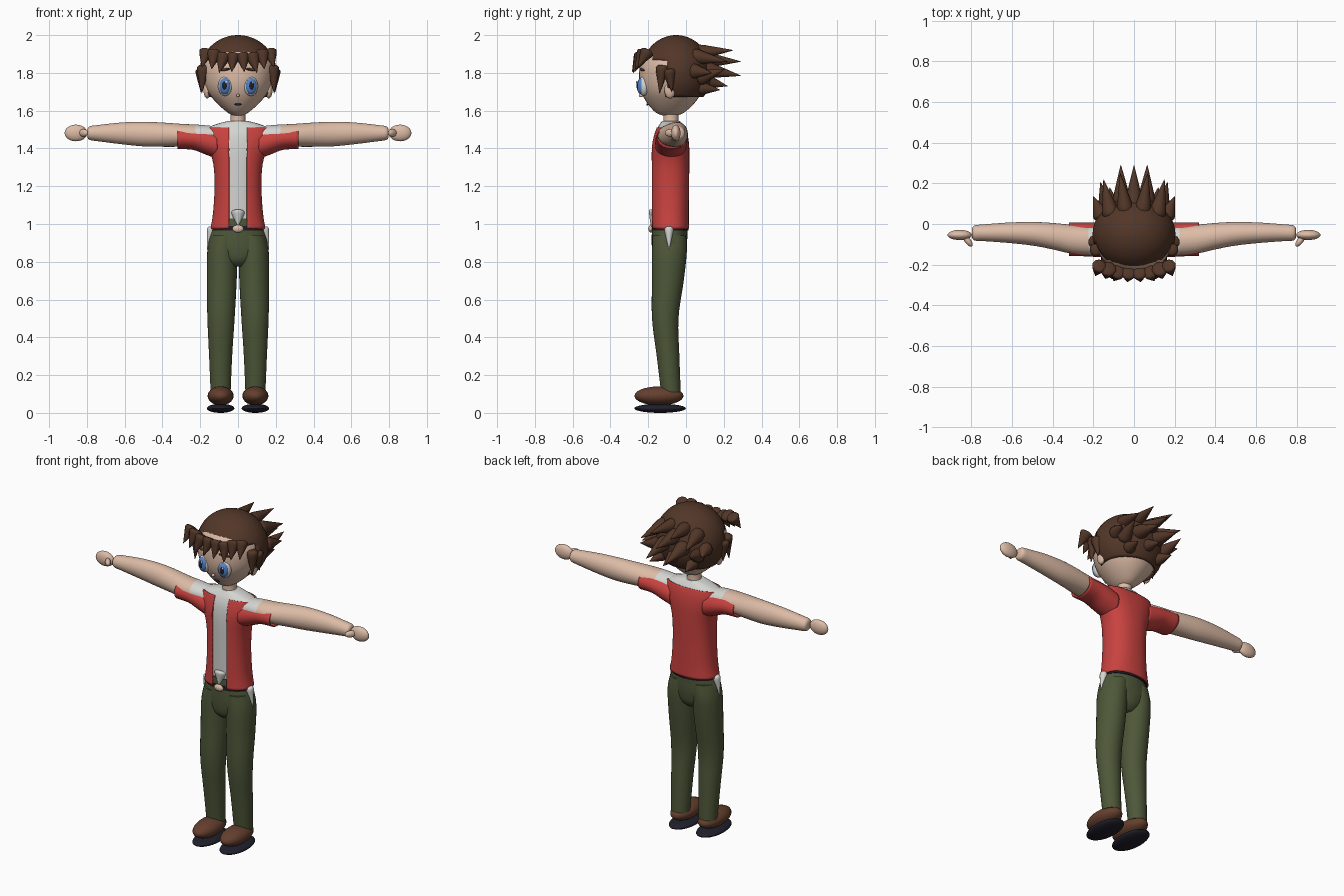
import bpy, bmesh, math
from mathutils import Vector, Matrix

if "Cube" in bpy.data.objects:
    bpy.data.objects.remove(bpy.data.objects["Cube"])


def material(name, r, g, b):
    m = bpy.data.materials.new(name)
    m.diffuse_color = (r, g, b, 1)
    m.use_nodes = True
    m.node_tree.nodes["Principled BSDF"].inputs["Base Color"].default_value = m.diffuse_color
    return m


SKIN = material("skin", .72, .50, .38)
HAIR = material("hair_brown", .085, .037, .021)
RED = material("jacket_red", .58, .055, .05)
WHITE = material("shirt_white", .66, .67, .64)
GREEN = material("trouser_green", .075, .095, .04)
NAVY = material("dark_navy", .014, .014, .025)
SHOE = material("shoe_brown", .13, .05, .027)
BLUE = material("iris_blue", .09, .23, .62)


def finish(bm, name, *mats, angle=45):
    bmesh.ops.recalc_face_normals(bm, faces=bm.faces)
    me = bpy.data.meshes.new(name)
    bm.to_mesh(me)
    bm.free()
    for m in mats:
        me.materials.append(m)
    me.shade_smooth()
    me.set_sharp_from_angle(angle=math.radians(angle))
    ob = bpy.data.objects.new(name, me)
    bpy.context.collection.objects.link(ob)
    return ob


def smooth_sections(secs, n=4):
    """Catmull-Rom interpolation between the cross-sections."""
    out = []
    for i in range(len(secs) - 1):
        p = [secs[max(0, min(len(secs) - 1, i + k))] for k in (-1, 0, 1, 2)]
        for j in range(n):
            t = j / n
            out.append([.5 * (2*b + (c - a)*t + (2*a - 5*b + 4*c - d)*t*t
                              + (3*b - a - 3*c + d)*t**3) for a, b, c, d in zip(*p)])
    return out + [list(secs[-1])]


def loft(secs, axis="z", side=1, seg=32, power=2.0, caps=True):
    """Oval rings (position, centre 1, centre 2, radius 1, radius 2) along z or x."""
    bm = bmesh.new()
    rings = []
    for p, c1, c2, r1, r2 in smooth_sections(secs):
        ring = []
        for k in range(seg):
            a = math.tau * k / seg
            u, v = math.cos(a), math.sin(a)
            u = c1 + r1 * math.copysign(abs(u) ** (2 / power), u)
            v = c2 + r2 * math.copysign(abs(v) ** (2 / power), v)
            ring.append(bm.verts.new((side*u, v, p) if axis == "z" else (side*p, u, v)))
        rings.append(ring)
    for a, b in zip(rings, rings[1:]):
        for k in range(seg):
            j = (k + 1) % seg
            bm.faces.new((a[k], a[j], b[j], b[k]))
    if caps:
        bm.faces.new(rings[0])
        bm.faces.new(rings[-1])
    return bm


def ball(name, mat, c, r, rot=(0, 0, 0), seg=24):
    bm = bmesh.new()
    bmesh.ops.create_uvsphere(bm, u_segments=seg, v_segments=seg // 2 + 2, radius=1)
    m = Matrix.Translation(c)
    for ax, a in zip("XYZ", rot):
        m = m @ Matrix.Rotation(math.radians(a), 4, ax)
    bmesh.ops.transform(bm, matrix=m @ Matrix.Diagonal((*r, 1)), verts=bm.verts)
    return finish(bm, name, mat)


def spike(name, mat, base, tip, r):
    """Leaf-shaped lock from base to tip."""
    base, tip = Vector(base), Vector(tip)
    d = tip - base
    bm = loft([(0, 0, 0, .6*r, .6*r), (.12, 0, 0, r, r), (.5, 0, 0, .62*r, .62*r),
               (1, 0, 0, .001, .001)], seg=10)
    q = d.to_track_quat("Z", "Y").to_matrix()
    for v in bm.verts:
        v.co = base + q @ Vector((v.co.x, v.co.y, v.co.z * d.length))
    return finish(bm, name, mat)


# Head and neck
finish(loft([(1.572, 0, -.085, .02, .03), (1.59, 0, -.085, .055, .075), (1.64, 0, -.08, .112, .125),
             (1.70, 0, -.077, .16, .16), (1.77, 0, -.075, .183, .174), (1.85, 0, -.072, .185, .168),
             (1.92, 0, -.07, .145, .13), (1.96, 0, -.07, .06, .06)]), "head", SKIN)
finish(loft([(1.49, 0, -.08, .06, .05), (1.54, 0, -.08, .04, .04), (1.62, 0, -.08, .04, .042)]), "neck", SKIN)

# Hair cap, cut open along the face and nape
bm = bmesh.new()
bmesh.ops.create_uvsphere(bm, u_segments=48, v_segments=36, radius=1)
cut = []
for f in bm.faces:
    c = f.calc_center_median()
    if c.z < -.66 or (c.y < -.28 and c.z < .33):
        cut.append(f)
bmesh.ops.delete(bm, geom=cut, context="FACES")
bmesh.ops.transform(bm, verts=bm.verts, matrix=Matrix.Translation((0, -.052, 1.8))
                    @ Matrix.Diagonal((.204, .187, .2, 1)))
cap = finish(bm, "hair_cap", HAIR)
mod = cap.modifiers.new("thickness", "SOLIDIFY")
mod.thickness = .012

for s in (-1, 1):
    # Fringe: base x, base y, base z, tip x, tip y, tip z, radius
    for k, (bx, by, bz, tx, ty, tz, r) in enumerate((
            (.025, -.235, 1.90, .033, -.285, 1.805, .036), (.075, -.23, 1.90, .10, -.28, 1.80, .038),
            (.125, -.215, 1.915, .14, -.27, 1.82, .04), (.168, -.20, 1.92, .19, -.255, 1.83, .036))):
        spike(f"fringe_lock_{k}", HAIR, (s*bx, by, bz), (s*tx, ty, tz), r)
    # Side locks in front of the ears
    spike("side_lock", HAIR, (s*.185, -.125, 1.84), (s*.192, -.14, 1.69), .033)
    spike("side_lock_rear", HAIR, (s*.19, -.09, 1.82), (s*.197, -.075, 1.70), .035)
    # Swept back locks
    for k, (bx, by, bz, tx, ty, tz, r) in enumerate((
            (.04, .05, 1.91, .068, .25, 1.92, .04), (.11, .03, 1.89, .15, .22, 1.86, .042),
            (.06, .09, 1.82, .065, .29, 1.785, .044), (.155, .03, 1.81, .20, .135, 1.80, .042),
            (.13, .06, 1.77, .165, .205, 1.82, .042), (.10, .07, 1.72, .12, .18, 1.71, .036))):
        spike(f"back_lock_{k}", HAIR, (s*bx, by, bz), (s*tx, ty, tz), r)
    # Ears
    ball("ear", SKIN, (s*.163, -.085, 1.71), (.02, .03, .045))
    # Eyes and brows
    ball("eye_white", WHITE, (s*.068, -.224, 1.73), (.038, .028, .052), (0, 0, s*16))
    ball("iris", BLUE, (s*.070, -.238, 1.73), (.030, .021, .043), (0, 0, s*16))
    ball("pupil", NAVY, (s*.071, -.250, 1.732), (.016, .012, .026), (0, 0, s*16))
    ball("eye_glint", WHITE, (s*.071 + .008, -.259, 1.75), (.006, .005, .008), seg=12)
    ball("brow", HAIR, (s*.072, -.232, 1.817), (.034, .012, .007), (0, s*8, s*18), seg=12)
spike("back_lock_centre", HAIR, (0, .07, 1.87), (0, .29, 1.86), .045)
spike("back_lock_nape", HAIR, (0, .09, 1.76), (0, .22, 1.73), .04)
ball("nose", SKIN, (0, -.238, 1.68), (.009, .012, .009), seg=12)
ball("mouth", NAVY, (0, -.204, 1.633), (.02, .006, .006), seg=12)

# Shirt under the jacket
finish(loft([(1.0, 0, -.083, .125, .088), (1.12, 0, -.083, .113, .09), (1.25, 0, -.083, .112, .092),
             (1.38, 0, -.083, .135, .093), (1.46, 0, -.083, .165, .085), (1.505, 0, -.08, .165, .073),
             (1.53, 0, -.08, .11, .058), (1.545, 0, -.08, .055, .047)], power=2.3), "shirt", WHITE)
spike("shirt_front_tail", WHITE, (0, -.158, 1.07), (0, -.186, .99), .038)

# Open jacket, slit down the front
bm = loft([(.975, 0, -.084, .146, .1), (1.06, 0, -.085, .132, .1), (1.2, 0, -.085, .124, .101),
           (1.32, 0, -.084, .131, .102), (1.41, 0, -.083, .158, .1), (1.47, 0, -.081, .174, .09),
           (1.512, 0, -.08, .172, .076)], power=2.3, seg=48, caps=False)
for x in (-.048, .048):
    bmesh.ops.bisect_plane(bm, geom=bm.verts[:] + bm.edges[:] + bm.faces[:],
                           plane_co=(x, 0, 0), plane_no=(1, 0, 0))
gone = [f for f in bm.faces if abs(f.calc_center_median().x) < .047 and f.calc_center_median().y < -.1]
bmesh.ops.delete(bm, geom=gone, context="FACES")
jacket = finish(bm, "jacket", RED)
mod = jacket.modifiers.new("thickness", "SOLIDIFY")
mod.thickness = .008

for s in (-1, 1):
    # Short sleeves
    sleeve = finish(loft([(.11, -.08, 1.42, .085, .075), (.17, -.078, 1.437, .085, .07),
                          (.24, -.076, 1.453, .083, .06), (.32, -.075, 1.456, .082, .06)],
                         "x", s, caps=False), "sleeve", RED)
    mod = sleeve.modifiers.new("thickness", "SOLIDIFY")
    mod.thickness = .006
    # Arms, with the shirt shoulder in white
    bm = loft([(.10, -.083, 1.465, .06, .05), (.20, -.083, 1.472, .068, .053), (.30, -.076, 1.470, .071, .060),
               (.40, -.06, 1.473, .065, .064), (.50, -.048, 1.476, .058, .065),
               (.62, -.043, 1.48, .05, .057), (.74, -.043, 1.481, .041, .043),
               (.785, -.044, 1.481, .037, .036), (.797, -.044, 1.481, .022, .022)], "x", s)
    for f in bm.faces:
        f.material_index = 1 if abs(f.calc_center_median().x) < .235 else 0
    finish(bm, "arm", SKIN, WHITE)
    # Hands and thumbs
    ball("hand", SKIN, (s*.858, -.054, 1.482), (.06, .025, .044))
    ball("thumb", SKIN, (s*.818, -.083, 1.482), (.034, .015, .02), (0, 0, s*52))
    # Trouser legs
    finish(loft([(.11, .092, -.08, .053, .052), (.3, .092, -.095, .061, .06), (.5, .09, -.11, .072, .07),
                 (.7, .086, -.096, .079, .084), (.85, .083, -.088, .08, .092),
                 (.94, .07, -.088, .075, .088)], side=s), "trouser_leg", GREEN)
    # Pale side pockets
    spike("pocket", WHITE, (s*.138, -.09, .985), (s*.164, -.09, .865), .024)
    # Shoes and soles
    ball("shoe", SHOE, (s*.092, -.143, .09), (.069, .13, .05))
    ball("sole", NAVY, (s*.092, -.137, .024), (.073, .137, .024))

# Hips, belt and buckle
finish(loft([(.775, 0, -.09, .06, .05), (.81, 0, -.09, .1, .082), (.88, 0, -.088, .157, .093),
             (.96, 0, -.087, .142, .094), (1.03, 0, -.084, .122, .094)]), "hips", GREEN)
finish(loft([(.965, 0, -.085, .143, .098), (.99, 0, -.085, .138, .098)]), "belt", NAVY)
ball("buckle", SKIN, (0, -.185, .975), (.03, .014, .02))
